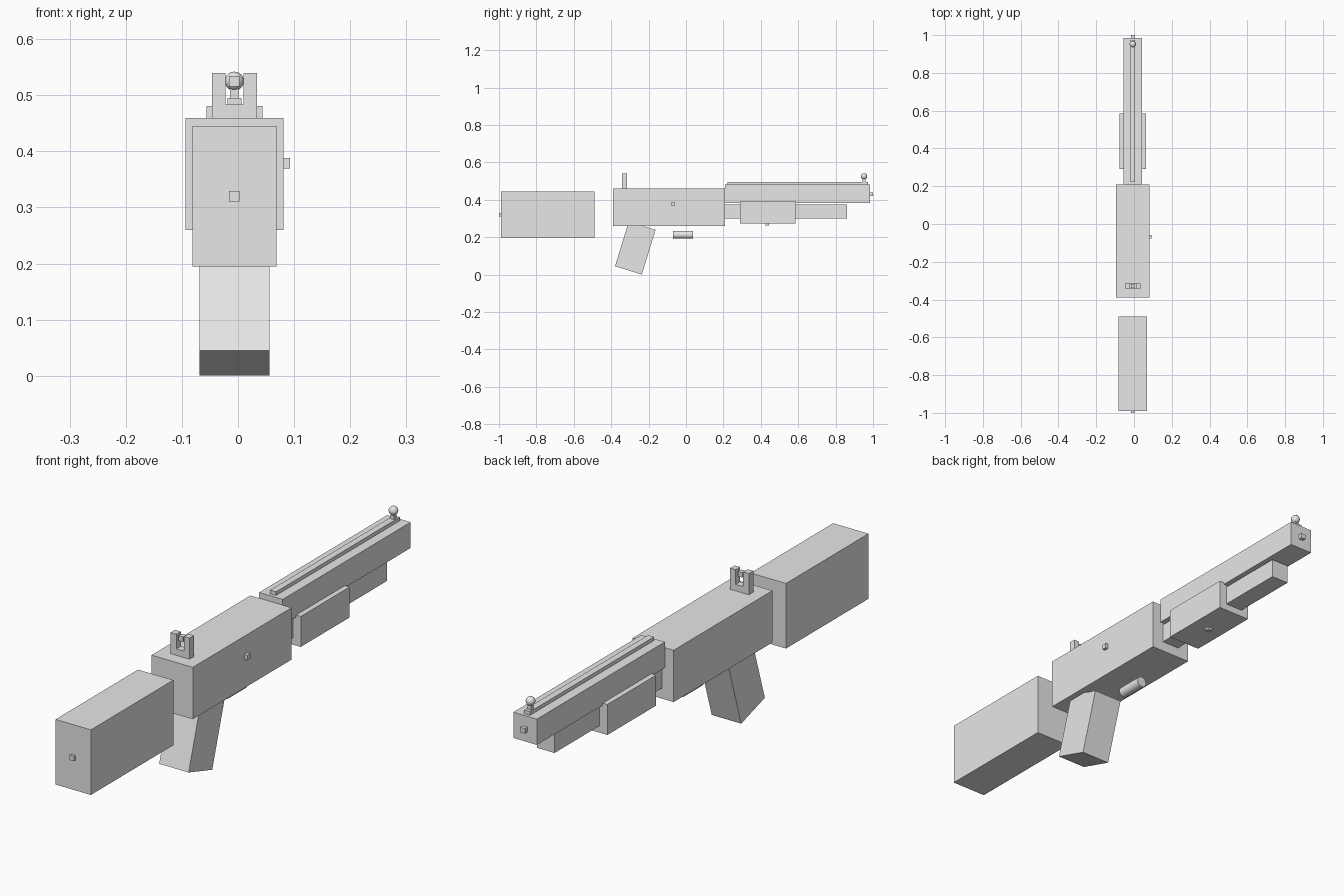
import bpy
import math

default = bpy.data.objects.get("Cube")
if default:
    bpy.data.objects.remove(default, do_unlink=True)

CX = -0.0065  # centre plane of the body

grey = bpy.data.materials.new("plain_grey")
grey.use_nodes = True
colour = (0.8, 0.8, 0.8, 1)
grey.diffuse_color = colour
grey.node_tree.nodes["Principled BSDF"].inputs["Base Color"].default_value = colour


def finish(name):
    obj = bpy.context.object
    obj.name = name
    obj.data.materials.append(grey)
    return obj


def box(name, centre, size, tilt=0):
    """Box with its centre offset from the body's centre plane."""
    x, y, z = centre
    bpy.ops.mesh.primitive_cube_add(size=1, location=(CX + x, y, z))
    obj = finish(name)
    for v in obj.data.vertices:
        v.co = [c * s for c, s in zip(v.co, size)]
    obj.rotation_euler.x = tilt
    return obj


def span(name, width, y0, y1, z0, z1, x=0):
    """Box given by its width and its y and z limits."""
    return box(name, (x, (y0 + y1) / 2, (z0 + z1) / 2), (width, y1 - y0, z1 - z0))


# Main body
span("stock", 0.15, -0.99, -0.49, 0.195, 0.445)
span("receiver", 0.175, -0.39, 0.209, 0.26, 0.459)
box("grip", (0, -0.271, 0.142), (0.125, 0.15, 0.25), -0.3)

# Barrel group
span("barrel", 0.1, 0.209, 0.985, 0.382, 0.481)
span("top_rail", 0.025, 0.222, 0.973, 0.48, 0.495)
span("magazine_tube", 0.075, 0.209, 0.86, 0.3, 0.375)
span("fore_grip", 0.14, 0.29, 0.586, 0.273, 0.39)

# Trigger
bpy.ops.mesh.primitive_cylinder_add(vertices=32, radius=0.021, depth=0.108,
                                    location=(CX, -0.016, 0.213),
                                    rotation=(math.pi / 2, 0, 0))
finish("trigger")
bpy.ops.object.shade_smooth_by_angle()

# Rear sight with a notch and a small block in it
for side, x in (("right", -0.028), ("left", 0.028)):
    span("rear_sight_post_" + side, 0.024, -0.342, -0.315, 0.455, 0.54, x)
span("rear_sight_base", 0.034, -0.342, -0.315, 0.455, 0.484)
box("rear_sight_block", (0, -0.328, 0.525), (0.019, 0.019, 0.019))

# Front sight
span("front_sight_post", 0.015, 0.944, 0.96, 0.49, 0.515)
bpy.ops.mesh.primitive_uv_sphere_add(segments=24, ring_count=12, radius=0.017,
                                     location=(CX, 0.952, 0.525))
finish("front_sight_bead")
bpy.ops.object.shade_smooth_by_angle()

# Small fixing blocks
for name, centre in (("butt_block", (0, -0.99, 0.32)),
                     ("muzzle_block", (0, 0.99, 0.43)),
                     ("bolt_block", (0.09, -0.067, 0.379)),
                     ("fore_grip_block", (0, 0.434, 0.273))):
    box(name, centre, (0.019, 0.019, 0.019))
